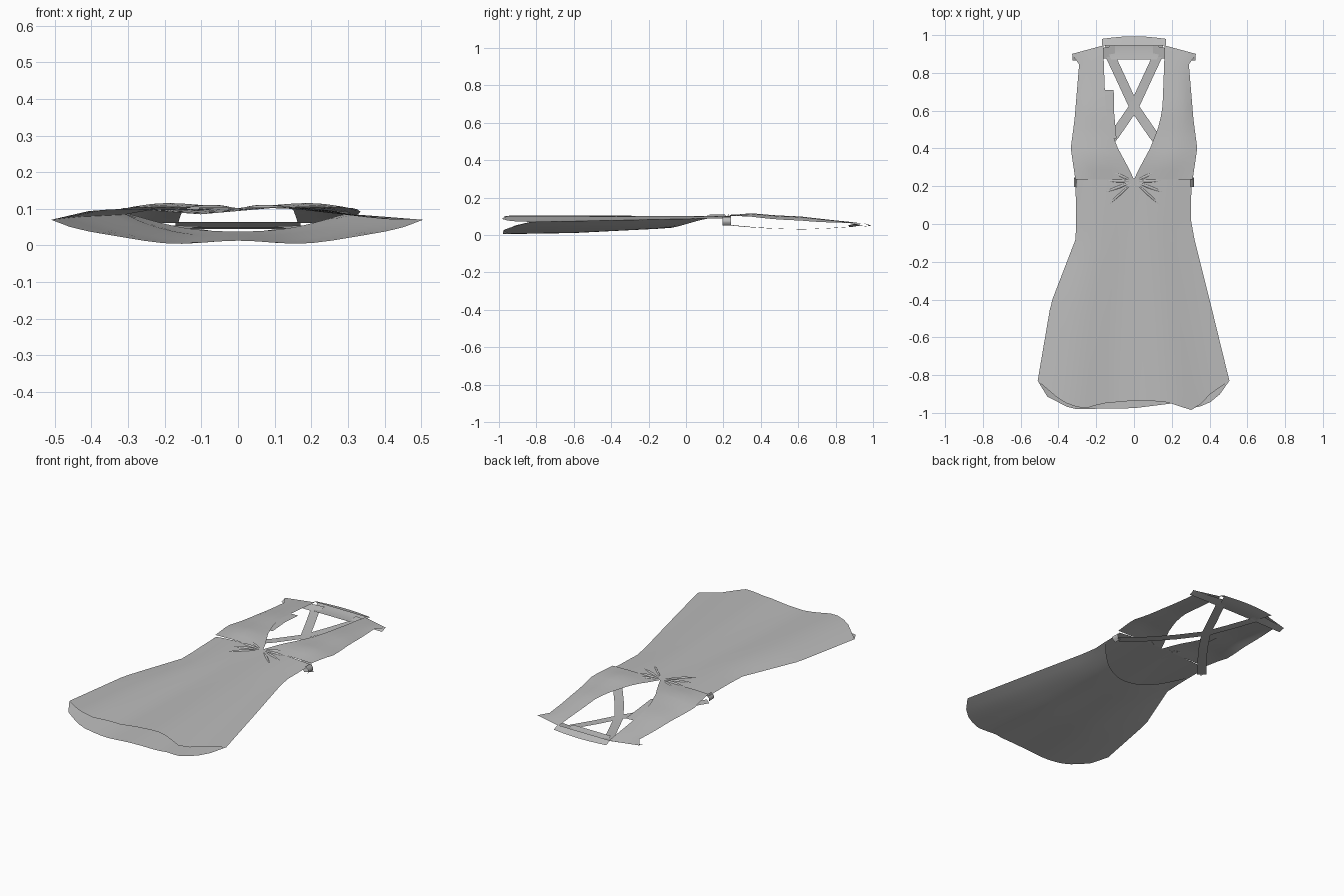
import bpy, bmesh, math
from mathutils import Vector

cube = bpy.data.objects.get("Cube")
if cube:
    bpy.data.objects.remove(cube, do_unlink=True)

cloth = bpy.data.materials.new("pale grey cloth")
cloth.use_nodes = True
cloth.diffuse_color = (0.5, 0.5, 0.5, 1)
shader = next(n for n in cloth.node_tree.nodes if n.type == 'BSDF_PRINCIPLED')
shader.inputs["Base Color"].default_value = (0.5, 0.5, 0.5, 1)
shader.inputs["Roughness"].default_value = 0.8


def interp(table, v):
    """Straight-line lookup in a rising list of (key, value) pairs."""
    if v <= table[0][0]:
        return table[0][1]
    for (a, fa), (b, fb) in zip(table, table[1:]):
        if v <= b:
            return fa + (fb - fa) * (v - a) / (b - a)
    return table[-1][1]


def sheet(name, point, rows, cols, up=True):
    """Cloth panel from point(s, t), both 0..1, facing up or down."""
    bm = bmesh.new()
    grid = [[bm.verts.new(point(c / cols, r / rows)) for c in range(cols + 1)]
            for r in range(rows + 1)]
    for r in range(rows):
        for c in range(cols):
            bm.faces.new((grid[r][c], grid[r][c + 1], grid[r + 1][c + 1], grid[r + 1][c]))
    bmesh.ops.remove_doubles(bm, verts=bm.verts, dist=0.0005)
    bm.normal_update()
    if (sum(f.normal.z * f.calc_area() for f in bm.faces) > 0) != up:
        bmesh.ops.reverse_faces(bm, faces=bm.faces)
    mesh = bpy.data.meshes.new(name)
    bm.to_mesh(mesh)
    bm.free()
    mesh.materials.append(cloth)
    for p in mesh.polygons:
        p.use_smooth = True
    obj = bpy.data.objects.new(name, mesh)
    bpy.context.collection.objects.link(obj)
    return obj


def ribbon(name, path, width, up=True):
    """Flat band along a path."""
    pts = [Vector(p) for p in path]
    n = len(pts) - 1

    def point(s, t):
        i = round(t * n)
        d = pts[min(i + 1, n)] - pts[max(i - 1, 0)]
        side = Vector((-d.y, d.x, 0)).normalized()
        return pts[i] + side * (s - 0.5) * width
    return sheet(name, point, n, 1, up)


# Skirt outline, hem and folds
left_edge = [(-0.83, 0.505), (-0.4, 0.40), (0, 0.3), (0.25, 0.305)]
right_edge = [(-0.83, 0.51), (-0.42, 0.44), (-0.07, 0.305), (0.25, 0.31)]
front_hem = [(-1, -0.83), (-0.75, -0.94), (-0.53, -0.98), (-0.33, -0.95), (0, -0.935),
             (0.33, -0.94), (0.63, -0.99), (0.8, -0.9), (1, -0.83)]
back_hem = [(-1, -0.83), (-0.95, -0.9), (-0.65, -0.98), (0, -0.975),
            (0.4, -0.95), (0.63, -0.98), (0.86, -0.93), (1, -0.83)]
front_folds = [(-1, 0.07), (-0.78, 0.096), (-0.6, 0.1), (-0.2, 0.085), (0.25, 0.105),
               (0.45, 0.1), (0.75, 0.072), (1, 0.07)]
back_depth = [(-0.98, 0.008), (-0.6, 0.012), (-0.1, 0.035), (0.2, 0.08)]


def rim(y):
    return interp([(-0.83, 0.07), (0.2, 0.09)], y)


def across(u, y):
    return u * interp(left_edge if u > 0 else right_edge, y)


def skirt_front(s, t):
    u = 2 * s - 1
    top = 0.24
    ys = top + t * (-0.83 - top)
    y = top + t * (interp(front_hem, u) - top)
    waist_z = 0.09 + 0.012 * (1 - abs(u) ** 3)
    return across(u, ys), y, waist_z + (interp(front_folds, u) - waist_z) * t


def skirt_back(s, t):
    u = 2 * s - 1
    top = -0.08 + 0.2 * u * u
    ys = 0.12 + t * (-0.83 - 0.12)
    y = top + t * (interp(back_hem, u) - top)
    belly = (1 - abs(u) ** 3.5)
    z = rim(ys) + (interp(back_depth, y) - rim(ys)) * belly
    z += 0.005 * t * math.cos(u * 9) * belly
    return across(u, ys), y, max(z, 0.0)


sheet("skirt_front", skirt_front, 10, 20)
sheet("skirt_back", skirt_back, 10, 20, up=False)

# Bodice outline and height
neckline = [(0.235, 0), (0.28, 0.02), (0.4, 0.085), (0.5, 0.125), (0.6, 0.15), (0.95, 0.165)]
armhole = [(0.2, 0.305), (0.4, 0.335), (0.55, 0.315), (0.85, 0.29), (0.9, 0.33)]
chest = [(0.2, 0.1), (0.35, 0.108), (0.6, 0.1), (0.85, 0.07), (0.95, 0.052)]

for side, label in ((1, "left"), (-1, "right")):
    # Wrapped front half with a soft bust
    def bodice(s, t):
        y = 0.235 + t * 0.665
        inner, outer = interp(neckline, y), interp(armhole, y)
        x = inner + s * (outer - inner)
        z = interp(chest, y) - 0.022 * s ** 4 * math.sin(math.pi * t)
        z += 0.009 * math.exp(-((x - 0.2) / 0.09) ** 2 - ((y - 0.34) / 0.1) ** 2)
        return side * x, y + 0.045 * t ** 6 * (1 - s), z
    sheet(label + "_bodice", bodice, 12, 6)

    # Shoulder turned to the back
    def yoke(s, t):
        x = 0.1 + s * 0.225
        return side * x, 0.945 - 0.045 * s - t * (0.065 - 0.03 * s), 0.052 - 0.01 * t + 0.008 * s
    sheet(label + "_back_yoke", yoke, 2, 4, up=False)

    # Crossed strap from neck to waist
    ribbon(label + "_cross_strap",
           [(-side * 0.13, 0.9, 0.045), (-side * 0.06, 0.75, 0.035), (0, 0.62, 0.03),
            (side * 0.1, 0.475, 0.034), (side * 0.2, 0.345, 0.042),
            (side * 0.3, 0.225, 0.053)], 0.05, up=False)

    # Side tab joining strap and waist
    def tab(s, t):
        return side * (0.3 + 0.02 * math.sin(math.pi * t)), 0.195 + 0.045 * s, 0.05 + 0.045 * t
    sheet(label + "_waist_tab", tab, 3, 1)

    # Gathers spreading from the knot
    for i in range(4):
        a = math.radians(-42 + 22 * i)
        end = 0.17 - 0.02 * i

        def gather(s, t):
            r = 0.015 + t * end
            y = 0.225 + r * math.sin(a) + (s - 0.5) * 0.016 * math.sin(math.pi * t)
            ridge = 0.008 * math.sin(math.pi * s) * math.sin(math.pi * t)
            return side * r * math.cos(a), y, 0.103 + ridge
        sheet(f"{label}_gather_{i + 1}", gather, 5, 2)


# Neck band, front and back layers joined over the top
def collar(s, t):
    x = (s - 0.5) * 0.34
    bow = 0.014 * math.sin(math.pi * s)
    return x, 0.945 + t * (0.035 + bow), 0.064 - 0.014 * t


def back_neck(s, t):
    x = (s - 0.5) * (0.34 - 0.1 * t)
    bow = 0.014 * math.sin(math.pi * s)
    return x, 0.98 + bow - t * (0.11 + bow), 0.05 - 0.006 * math.sin(math.pi * t)


sheet("collar_front", collar, 2, 8)
sheet("collar_back", back_neck, 3, 8, up=False)

# Loose facing inside the neckline
ribbon("neck_facing", [(-0.135, 0.71, 0.088), (-0.132, 0.58, 0.098), (-0.12, 0.45, 0.1)], 0.055)
